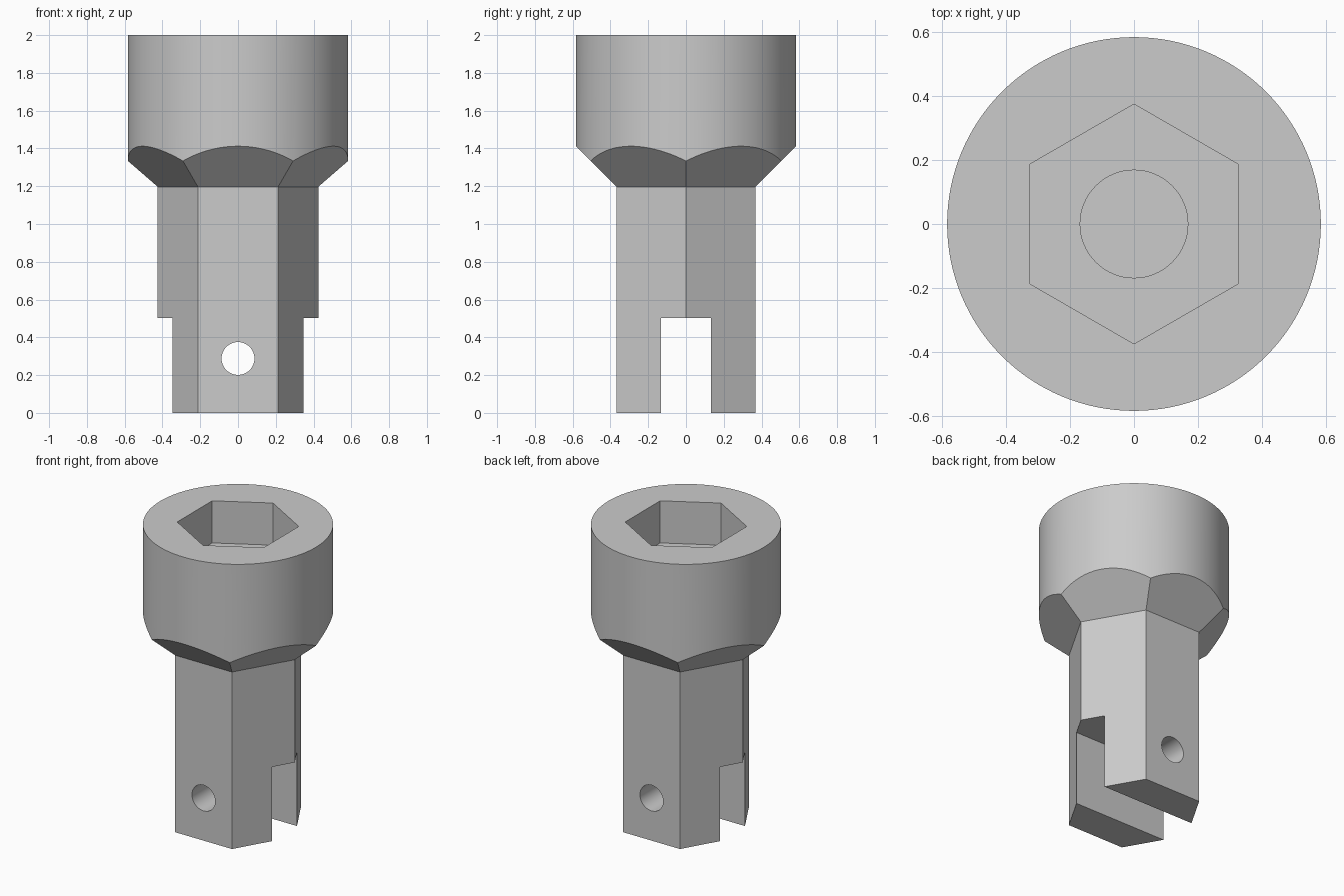
import bpy
import math
from mathutils import Matrix

if "Cube" in bpy.data.objects:
    bpy.data.objects.remove(bpy.data.objects["Cube"], do_unlink=True)

steel = bpy.data.materials.new("plain grey steel")
steel.use_nodes = True
grey = (0.6, 0.6, 0.6, 1.0)
steel.diffuse_color = grey
steel.node_tree.nodes["Principled BSDF"].inputs["Base Color"].default_value = grey


def loft(name, sides, rings, turn=0.0):
    """Closed solid through (radius, z) rings of a regular polygon."""
    verts = []
    for radius, z in rings:
        for i in range(sides):
            a = turn + math.tau * i / sides
            verts.append((radius * math.cos(a), radius * math.sin(a), z))
    faces = [tuple(reversed(range(sides)))]
    for r in range(len(rings) - 1):
        for i in range(sides):
            j = (i + 1) % sides
            low, high = r * sides, (r + 1) * sides
            faces.append((low + i, low + j, high + j, high + i))
    faces.append(tuple(range(len(verts) - sides, len(verts))))
    mesh = bpy.data.meshes.new(name)
    mesh.from_pydata(verts, [], faces)
    mesh.materials.append(steel)
    obj = bpy.data.objects.new(name, mesh)
    bpy.context.collection.objects.link(obj)
    return obj


def combine(target, tool, operation):
    """Apply a boolean and discard the tool."""
    tool.hide_render = True
    mod = target.modifiers.new(tool.name, "BOOLEAN")
    mod.object, mod.operation, mod.solver = tool, operation, "EXACT"
    bpy.context.view_layer.objects.active = target
    bpy.ops.object.modifier_apply(modifier=mod.name)
    bpy.data.objects.remove(tool, do_unlink=True)


# Hexagonal shank flaring at 45 degrees into the round head
apothem, shoulder = 0.368, 1.197
to_corner = 1 / math.cos(math.pi / 6)
flare = 1.0
body = loft("socket_adapter", 6, [
    (apothem * to_corner, 0),
    (apothem * to_corner, shoulder),
    ((apothem + flare) * to_corner, shoulder + flare)])
combine(body, loft("round_head", 128, [(0.583, -0.2), (0.583, 2)]), "INTERSECT")

# Hexagonal drive socket with a round pocket in its floor
socket_floor = 1.715
combine(body, loft("drive_socket", 6, [(0.374, socket_floor), (0.374, 2.2)], math.pi / 2), "DIFFERENCE")
combine(body, loft("floor_pocket", 64, [(0.168, socket_floor - 0.2), (0.168, 1.9)]), "DIFFERENCE")

# Fork slot running side to side
slot = loft("fork_slot", 4, [(math.sqrt(0.5), -0.2), (math.sqrt(0.5), 0.502)], math.pi / 4)
slot.data.transform(Matrix.Diagonal((2, 0.267, 1, 1)))
combine(body, slot, "DIFFERENCE")

# Cross pin hole running front to back
pin = loft("pin_hole", 64, [(0.087, -1), (0.087, 1)])
pin.data.transform(Matrix.Translation((0, 0, 0.288)) @ Matrix.Rotation(math.pi / 2, 4, "X"))
combine(body, pin, "DIFFERENCE")

# Smooth round walls with crisp edges
bpy.ops.object.select_all(action="DESELECT")
body.select_set(True)
bpy.context.view_layer.objects.active = body
bpy.ops.object.shade_smooth_by_angle(angle=math.radians(25))
